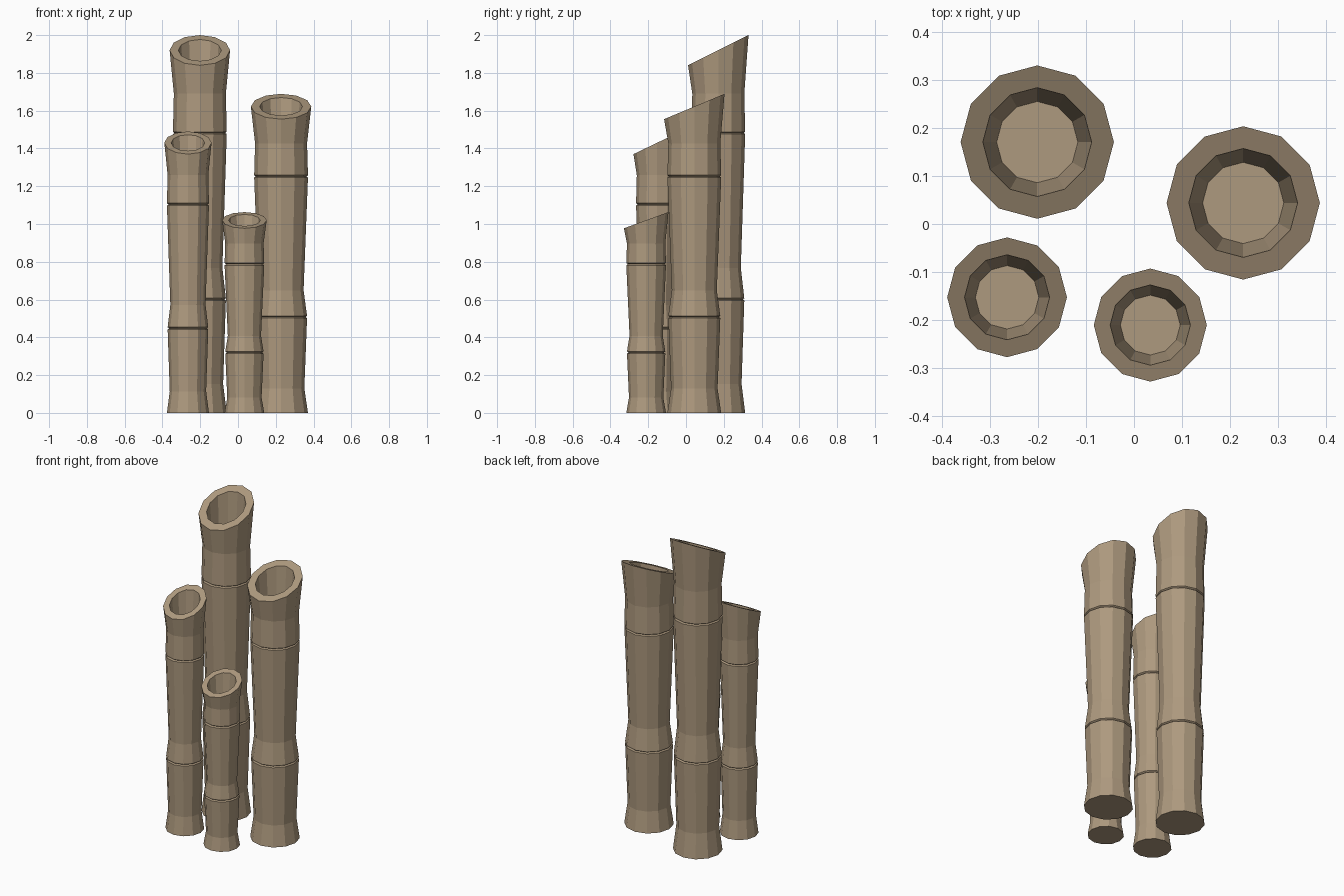
import bpy, bmesh, math

if "Cube" in bpy.data.objects:
    bpy.data.objects.remove(bpy.data.objects["Cube"])

SIDES = 12
bark = bpy.data.materials.new("dry bamboo tan")
bark.diffuse_color = (0.42, 0.32, 0.21, 1)
bark.use_nodes = True
bark.node_tree.nodes["Principled BSDF"].inputs["Base Color"].default_value = bark.diffuse_color


def bamboo(name, cx, cy, radius, height, rise):
    """Hollow stalk: height is the rim centre, rise the half rise of the slanted cut."""
    bm = bmesh.new()
    slope = rise / radius
    g = 0.006  # half width of the joint groove

    # outer profile (radius, z, slanted), bottom to rim, then down inside
    prof = [(0.89 * radius, 0, False), (0.77 * radius, 0.08 * height, False)]
    for r, f in ((0.86, 0.313), (0.89, 0.772)):
        z = f * height
        prof += [(r * radius, z - g, False),
                 (r * radius - 0.008, z, False),
                 (r * radius, z + g, False)]
        if f < 0.5:
            prof.append((0.745 * radius, 0.40 * height, False))
    prof += [(0.86 * radius, 0.88 * height, False),
             (radius, height, True),
             (0.71 * radius, height, True),
             (0.53 * radius, 0.80 * height, False)]

    rings = []
    for r, z, slanted in prof:
        ring = []
        for i in range(SIDES):
            a = 2 * math.pi * i / SIDES
            x, y = r * math.cos(a), r * math.sin(a)
            ring.append(bm.verts.new((x, y, z + (slope * y if slanted else 0))))
        rings.append(ring)
    for lo, hi in zip(rings, rings[1:]):
        for i in range(SIDES):
            j = (i + 1) % SIDES
            bm.faces.new((lo[i], lo[j], hi[j], hi[i]))
    bm.faces.new(rings[0][::-1])   # base
    bm.faces.new(rings[-1])        # inner floor

    me = bpy.data.meshes.new(name)
    bm.to_mesh(me)
    bm.free()
    me.materials.append(bark)
    ob = bpy.data.objects.new(name, me)
    ob.location = (cx, cy, 0)
    bpy.context.collection.objects.link(ob)


# four stalks, tallest at the back
bamboo("tall_stalk", -0.202, 0.171, 0.16, 1.92, 0.08)
bamboo("right_stalk", 0.228, 0.044, 0.16, 1.622, 0.067)
bamboo("left_stalk", -0.265, -0.153, 0.125, 1.43, 0.06)
bamboo("short_stalk", 0.034, -0.211, 0.118, 1.02, 0.043)
